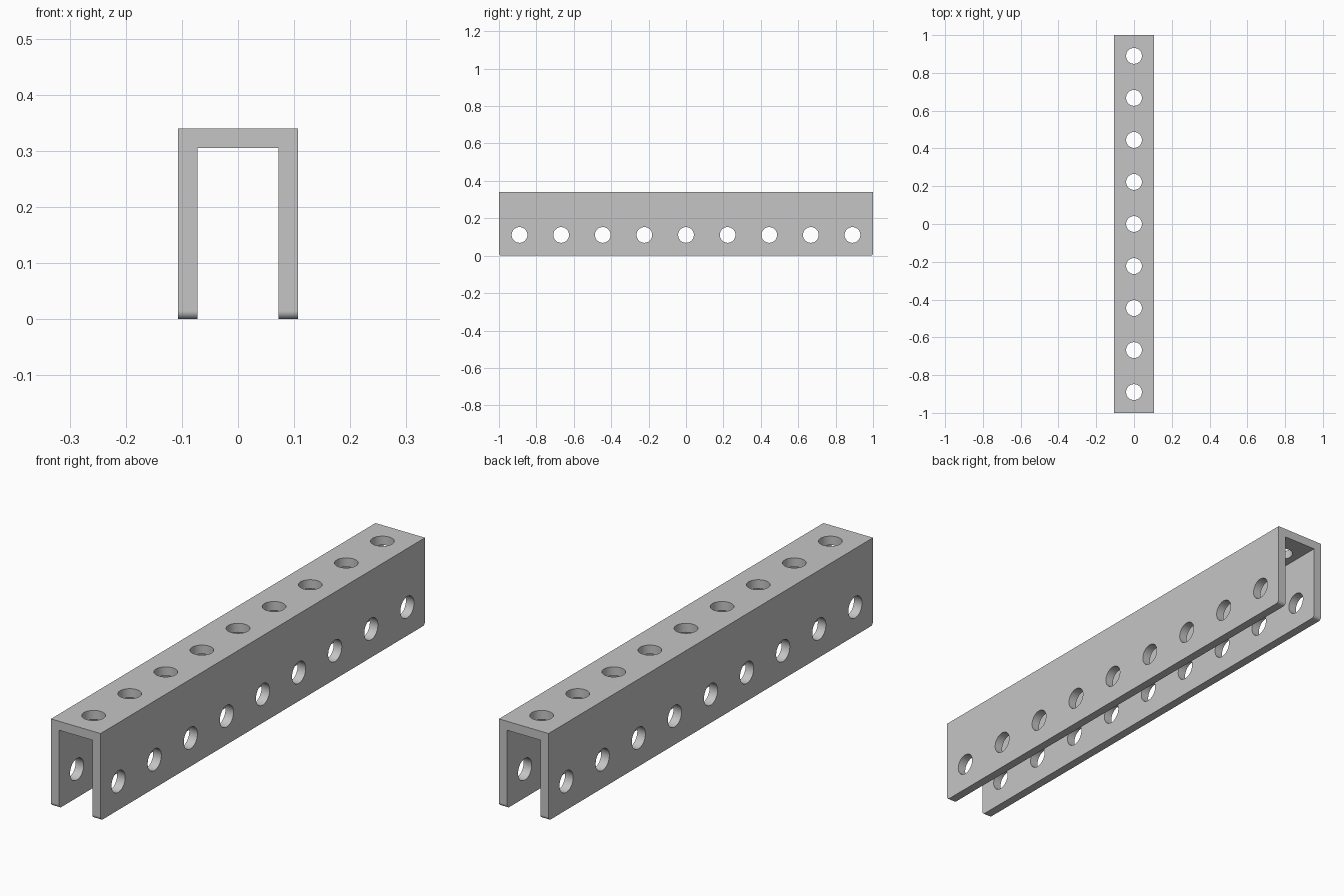
import bpy, bmesh, math
from mathutils import Matrix, Vector

default = bpy.data.objects.get("Cube")
if default:
    bpy.data.objects.remove(default, do_unlink=True)

HALF_W, WALL, HEIGHT, HALF_L = 0.107, 0.035, 0.34, 1.0
HOLE_R, HOLE_Z, PITCH, HOLES = 0.042, 0.111, 0.2225, 9
CORNER_R = 0.014

grey = bpy.data.materials.new("metal grey")
grey.use_nodes = True
colour = (0.56, 0.56, 0.56, 1)
grey.diffuse_color = colour
grey.node_tree.nodes["Principled BSDF"].inputs["Base Color"].default_value = colour


def make_object(name, bm):
    bmesh.ops.recalc_face_normals(bm, faces=bm.faces)
    mesh = bpy.data.meshes.new(name)
    bm.to_mesh(mesh)
    bm.free()
    mesh.materials.append(grey)
    obj = bpy.data.objects.new(name, mesh)
    bpy.context.collection.objects.link(obj)
    return obj


# U-channel: upside-down U profile extruded along y
bm = bmesh.new()
inner, roof = HALF_W - WALL, HEIGHT - WALL
half = [(HALF_W, HEIGHT), (HALF_W, 0), (inner, 0), (inner, roof)]
outline = half + [(-x, z) for x, z in reversed(half)]
profile = bm.faces.new([bm.verts.new((x, -HALF_L, z)) for x, z in outline])
extruded = bmesh.ops.extrude_face_region(bm, geom=[profile], use_keep_orig=True)
moved = [v for v in extruded["geom"] if isinstance(v, bmesh.types.BMVert)]
bmesh.ops.translate(bm, vec=Vector((0, 2 * HALF_L, 0)), verts=moved)

# Rounded lower corners at the ends of both legs
corners = [e for e in bm.edges
           if all(v.co.z < 0.001 for v in e.verts)
           and abs(e.verts[0].co.y - e.verts[1].co.y) < 0.001]
bmesh.ops.bevel(bm, geom=corners, offset=CORNER_R, segments=8,
                profile=0.5, affect='EDGES')
channel = make_object("channel", bm)

# Hole cutters: one row through both legs, one row through the top
bm = bmesh.new()
for i in range(HOLES):
    y = (i - (HOLES - 1) / 2) * PITCH
    across = Matrix.Translation((0, y, HOLE_Z)) @ Matrix.Rotation(math.pi / 2, 4, 'Y')
    down = Matrix.Translation((0, y, HEIGHT))
    for matrix, depth in ((across, 4 * HALF_W), (down, 4 * WALL)):
        bmesh.ops.create_cone(bm, cap_ends=True, segments=48, radius1=HOLE_R,
                              radius2=HOLE_R, depth=depth, matrix=matrix)
cutter = make_object("hole_cutter", bm)
cutter.hide_render = True

drill = channel.modifiers.new("holes", 'BOOLEAN')
drill.operation = 'DIFFERENCE'
drill.solver = 'EXACT'
drill.object = cutter
bpy.ops.object.select_all(action='DESELECT')
channel.select_set(True)
bpy.context.view_layer.objects.active = channel
bpy.ops.object.modifier_apply(modifier=drill.name)
bpy.data.objects.remove(cutter, do_unlink=True)

# Smooth hole walls and rounded corners, flat large faces
bpy.ops.object.shade_smooth_by_angle(angle=math.radians(30))
for face in channel.data.polygons:
    face.use_smooth = face.area < 0.005
